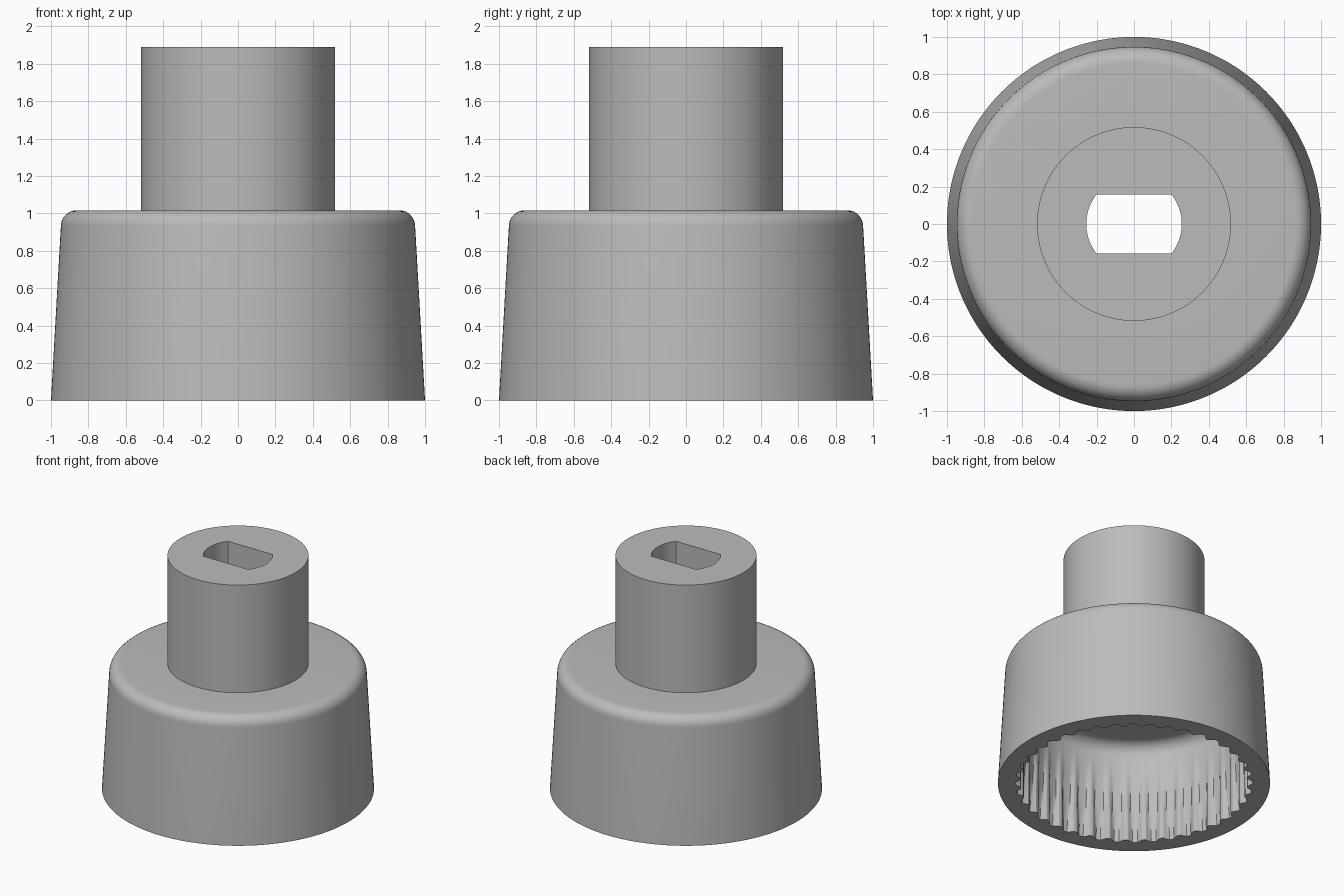
import bpy, bmesh
from math import sin, cos, tau, pi, sqrt, radians

if "Cube" in bpy.data.objects:
    bpy.data.objects.remove(bpy.data.objects["Cube"], do_unlink=True)

RIBS = 40
SEGS = RIBS * 8
ANGLES = [tau * i / SEGS for i in range(SEGS)]

grey = bpy.data.materials.new("plain grey")
grey.use_nodes = True
grey.diffuse_color = (0.5, 0.5, 0.5, 1)
grey.node_tree.nodes["Principled BSDF"].inputs["Base Color"].default_value = (0.5, 0.5, 0.5, 1)


def circle(radius, z):
    return [(radius * cos(a), radius * sin(a), z) for a in ANGLES]


def fillet(radius, z, size, steps=8):
    """Rings rounding from a wall of the given radius up to a flat at height z."""
    turns = [pi / 2 * i / steps for i in range(steps + 1)]
    return [circle(radius - size * (1 - cos(t)), z - size * (1 - sin(t))) for t in turns]


def slot(z):
    """Round shaft hole with two flats."""
    ring = []
    for a in ANGLES:
        r = min(0.255, 0.158 / max(abs(sin(a)), 0.01))
        ring.append((r * cos(a), r * sin(a), z))
    return ring


def ribbed(z):
    """Tapered inner wall with upright round ribs that fade into it."""
    wall = 0.872 - 0.055 * z
    ring = []
    for a in ANGLES:
        pitch = tau / RIBS
        off = (a + pitch / 2) % pitch - pitch / 2
        side = 0.872 * sin(off)
        size = 0.038
        rib = 0.872 - sqrt(size ** 2 - side ** 2) if abs(side) < size else 1
        r = min(wall, rib)
        ring.append((r * cos(a), r * sin(a), z))
    return ring


# Rings run up the skirt, over the shoulder and stem, down the hole and the cavity
rings = [circle(1, 0)]
rings += fillet(0.947, 1.017, 0.085)
rings += [circle(0.518, 1.017), circle(0.518, 1.89)]
rings += [slot(1.89), slot(0.8)]
rings += reversed(fillet(0.833, 0.8, 0.1))
rings += [ribbed(z / 20) for z in range(13, -1, -1)]

bm = bmesh.new()
loops = [[bm.verts.new(p) for p in ring] for ring in rings]
for low, high in zip(loops, loops[1:] + loops[:1]):
    for i in range(SEGS):
        j = (i + 1) % SEGS
        bm.faces.new((low[i], low[j], high[j], high[i]))
bmesh.ops.recalc_face_normals(bm, faces=bm.faces)

mesh = bpy.data.meshes.new("ribbed_cap_with_stem")
bm.to_mesh(mesh)
bm.free()
mesh.materials.append(grey)
knob = bpy.data.objects.new("ribbed_cap_with_stem", mesh)
bpy.context.collection.objects.link(knob)

# Smooth curved walls, keep the rims crisp
bpy.context.view_layer.objects.active = knob
knob.select_set(True)
bpy.ops.object.shade_smooth_by_angle(angle=radians(30))
